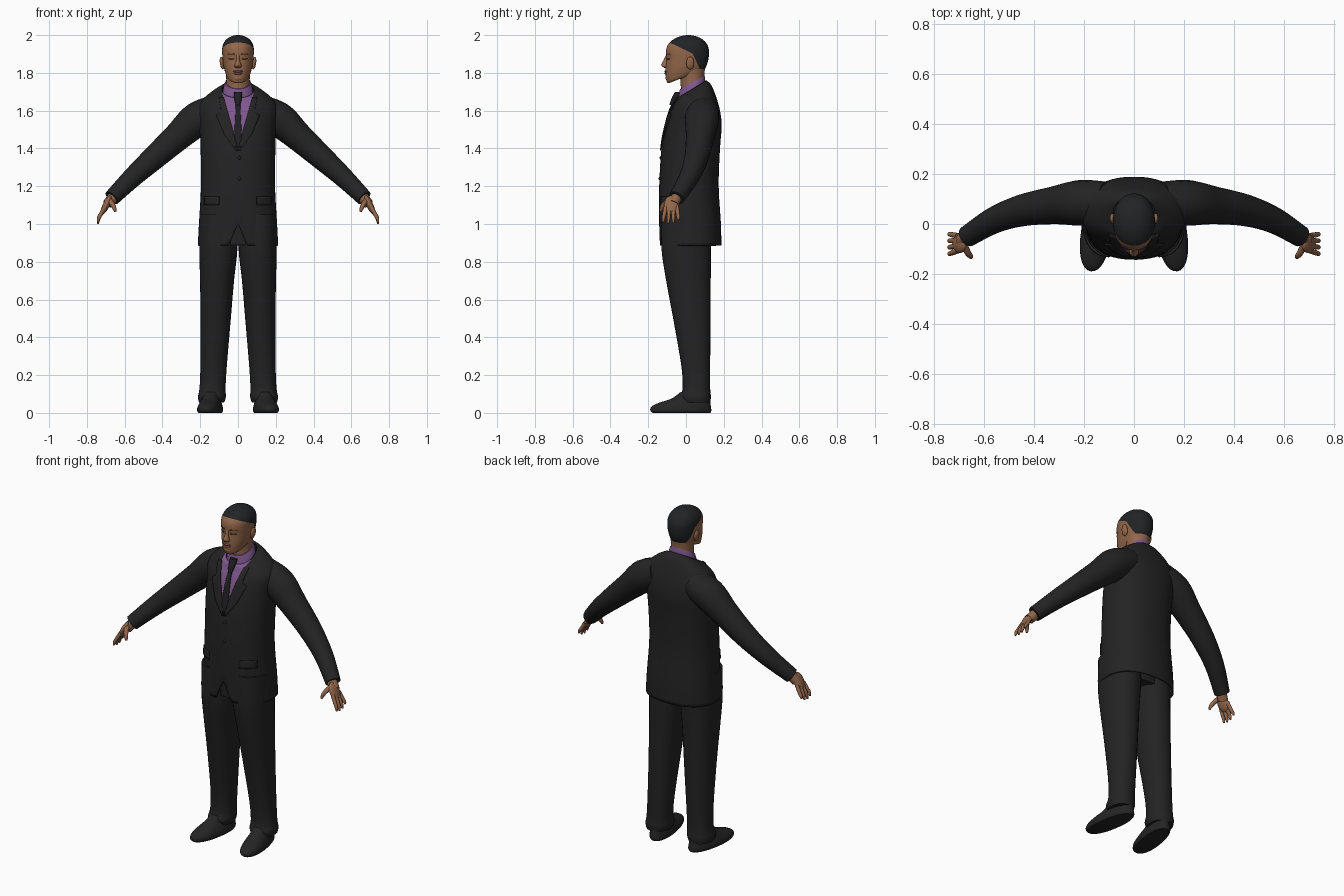
import bpy, bmesh, math
from mathutils import Vector, Matrix
from mathutils.bvhtree import BVHTree

if "Cube" in bpy.data.objects:
    bpy.data.objects.remove(bpy.data.objects["Cube"])


def material(name, r, g, b):
    m = bpy.data.materials.new(name)
    m.use_nodes = True
    m.diffuse_color = (r, g, b, 1)
    node = m.node_tree.nodes["Principled BSDF"]
    node.inputs["Base Color"].default_value = (r, g, b, 1)
    node.inputs["Roughness"].default_value = 0.8
    return m


suit = material("black suit cloth", 0.017, 0.017, 0.017)
leather = material("black leather", 0.018, 0.018, 0.018)
hair = material("dark hair", 0.016, 0.017, 0.019)
skin = material("brown skin", 0.29, 0.135, 0.07)
lip = material("lip brown", 0.22, 0.09, 0.055)
brow = material("brow brown", 0.1, 0.045, 0.025)
purple = material("purple shirt", 0.21, 0.095, 0.27)
tie_black = material("black tie", 0.014, 0.014, 0.016)
made = []


def finish(name, bm, *mats):
    bmesh.ops.recalc_face_normals(bm, faces=bm.faces[:])
    me = bpy.data.meshes.new(name)
    bm.to_mesh(me)
    ob = bpy.data.objects.new(name, me)
    bpy.context.collection.objects.link(ob)
    for m in mats:
        me.materials.append(m)
    made.append(ob)
    return ob


def smooth_rows(rows, steps):
    """Catmull-Rom interpolation of parameter rows."""
    out = []
    for i in range(len(rows) - 1):
        quad = [rows[max(i - 1, 0)], rows[i], rows[i + 1], rows[min(i + 2, len(rows) - 1)]]
        for k in range(steps):
            t = k / steps
            out.append([b + t / 2 * (c - a + t * (2 * a - 5 * b + 4 * c - d + t * (3 * (b - c) + d - a)))
                        for a, b, c, d in zip(*quad)])
    return out + [list(rows[-1])]


def loft(rows, x=0, power=2.0, steps=4, sides=32, caps=True):
    """Stack of oval rings: height, half width, front y, back y, rise to the back, x shift."""
    bm = bmesh.new()
    rings = []
    rows = [tuple(r) + (0,) * (6 - len(r)) for r in rows]
    for z, a, front, back, tilt, dx in smooth_rows(rows, steps):
        ring = []
        for k in range(sides):
            ang = 2 * math.pi * k / sides
            c, s = math.cos(ang), math.sin(ang)
            px = a * math.copysign(abs(c) ** (2 / power), c)
            py = (back - front) / 2 * math.copysign(abs(s) ** (2 / power), s)
            ring.append(bm.verts.new((x + dx + px, (front + back) / 2 + py, z + tilt * py)))
        rings.append(ring)
    for lo, hi in zip(rings, rings[1:]):
        for k in range(sides):
            j = (k + 1) % sides
            bm.faces.new((lo[k], lo[j], hi[j], hi[k]))
    if caps:
        bm.faces.new(rings[0])
        bm.faces.new(rings[-1])
    return bm


def cut(bm, point, normal, where=lambda c: True):
    faces = [f for f in bm.faces if where(f.calc_center_median())]
    geom = set(faces)
    for f in faces:
        geom.update(f.edges)
        geom.update(f.verts)
    bmesh.ops.bisect_plane(bm, geom=list(geom), plane_co=point, plane_no=normal, dist=1e-5)


def ball(name, mat, place, size, turn=0):
    bm = bmesh.new()
    bmesh.ops.create_uvsphere(bm, u_segments=20, v_segments=12, radius=1, matrix=Matrix.Translation(place)
                              @ Matrix.Rotation(turn, 4, 'Y') @ Matrix.Diagonal((*size, 1)))
    return finish(name, bm, mat)


def tube(name, mat, points, steps=5, sides=20):
    """Round limb through points of x, y, z, radius with closed ends."""
    bm = bmesh.new()
    path = smooth_rows(points, steps)
    rings = []
    for i, p in enumerate(path):
        d = Vector(path[min(i + 1, len(path) - 1)][:3]) - Vector(path[max(i - 1, 0)][:3])
        u = d.cross(Vector((0, 1, 0))).normalized()
        v = d.cross(u).normalized()
        rings.append([bm.verts.new(Vector(p[:3]) + p[3] * (u * math.cos(t) + v * math.sin(t)))
                      for t in (2 * math.pi * k / sides for k in range(sides))])
    for lo, hi in zip(rings, rings[1:]):
        for k in range(sides):
            j = (k + 1) % sides
            bm.faces.new((lo[k], lo[j], hi[j], hi[k]))
    bm.faces.new(rings[0])
    bm.faces.new(rings[-1])
    return finish(name, bm, mat)


def drape(name, mat, tree, rows, side=1, lift=0.004, steps=4, cols=5):
    """Thin plate laid on a front surface; rows are height, x from, x to."""
    bm = bmesh.new()
    grid = []
    for i in range((len(rows) - 1) * steps + 1):
        n = min(i // steps, len(rows) - 2)
        t = i / steps - n
        z, a, b = [p + (q - p) * t for p, q in zip(rows[n], rows[n + 1])]
        line = []
        for k in range(cols + 1):
            px = side * (a + (b - a) * k / cols)
            hit = tree.ray_cast(Vector((px, -1, z)), Vector((0, 1, 0)))[0]
            hit = hit or tree.find_nearest(Vector((px, -0.06, z)))[0]
            line.append(bm.verts.new((px, hit.y - lift, z)))
        grid.append(line)
    for lo, hi in zip(grid, grid[1:]):
        for k in range(cols):
            bm.faces.new((lo[k], lo[k + 1], hi[k + 1], hi[k]))
    ob = finish(name, bm, mat)
    mod = ob.modifiers.new("thickness", 'SOLIDIFY')
    mod.thickness, mod.offset = 0.006, 0
    return ob


# Jacket body, with the shirt opening and the front hem notch cut in
bm = loft([(0.885, 0.213, -0.14, 0.187), (1.0, 0.207, -0.142, 0.185), (1.2, 0.196, -0.142, 0.173),
           (1.4, 0.198, -0.13, 0.18), (1.52, 0.203, -0.108, 0.189), (1.6, 0.21, -0.085, 0.18),
           (1.655, 0.19, -0.066, 0.16, 0.15), (1.7, 0.13, -0.055, 0.135, 0.35),
           (1.715, 0.085, -0.042, 0.108, 0.6)], power=2.3, sides=48, caps=False)
for s in (1, -1):
    cut(bm, (0, 0, 1.4), (0.28 * s, 0, -0.08), lambda c: c.y < 0 and c.z > 1.3)
    cut(bm, (0, 0, 1.0), (0.11 * s, 0, 0.05), lambda c: c.y < 0 and c.z < 1.1)
for f in bm.faces:
    c = f.calc_center_median()
    f.material_index = int(c.y < 0 and abs(c.x) < (c.z - 1.4) * 0.285)
notch = [f for f in bm.faces if f.calc_center_median().y < 0
         and abs(f.calc_center_median().x) < (1.0 - f.calc_center_median().z) * 0.45]
bmesh.ops.delete(bm, geom=notch, context='FACES')
chest = BVHTree.FromBMesh(bm)
jacket = finish("jacket", bm, suit, purple)
lining = jacket.modifiers.new("cloth thickness", 'SOLIDIFY')
lining.thickness = 0.008

# Shirt collar and tie
finish("shirt_collar", loft([(1.685, 0.082, -0.045, 0.102, 0.6), (1.72, 0.077, -0.04, 0.102, 0.6),
                             (1.75, 0.067, -0.032, 0.098, 0.55)]), purple)
finish("tie_knot", loft([(1.63, 0.012, -0.088, -0.06), (1.665, 0.02, -0.077, -0.035),
                         (1.7, 0.022, -0.058, -0.02)], sides=16), tie_black)
drape("tie_blade", tie_black, chest, [(1.645, -0.011, 0.011), (1.47, -0.02, 0.02), (1.405, -0.012, 0.012)])

# Jacket trim
for s, label in ((1, "left"), (-1, "right")):
    drape(label + "_lapel", suit, chest, [(1.39, 0, 0.012), (1.48, 0.022, 0.075), (1.575, 0.049, 0.115),
                                          (1.59, 0.053, 0.088), (1.67, 0.075, 0.1)], s)
    drape(label + "_pocket_flap", suit, chest, [(1.1, 0.1, 0.178), (1.145, 0.1, 0.178)], s)
for z in (1.24, 1.35):
    ball("jacket_button", leather, (0.008, -0.139 + (z - 1.24) * 0.05, z), (0.009, 0.006, 0.009))

# Trousers and shoes
finish("trouser_seat", loft([(0.89, 0.17, -0.11, 0.12), (1.06, 0.18, -0.12, 0.14)]), suit)
for s, label in ((1, "left"), (-1, "right")):
    leg = [(0.055, 0.066, -0.022, 0.128, 0, 0.14), (0.085, 0.074, -0.032, 0.132, 0, 0.138),
           (0.13, 0.069, -0.018, 0.128, 0, 0.135), (0.25, 0.07, -0.025, 0.128, 0, 0.129),
           (0.5, 0.08, -0.068, 0.13, 0, 0.118), (0.7, 0.09, -0.105, 0.131, 0, 0.111),
           (0.87, 0.101, -0.13, 0.132, 0, 0.104), (1.05, 0.1, -0.13, 0.14, 0, 0.104)]
    finish(label + "_trouser_leg", loft([(*r[:5], s * r[5]) for r in leg], power=2.2), suit)
    bm = loft([(0, 0.056, -0.18, 0.13), (0.012, 0.063, -0.192, 0.135), (0.032, 0.061, -0.187, 0.133),
               (0.052, 0.054, -0.15, 0.13), (0.075, 0.047, -0.08, 0.128), (0.11, 0.04, -0.03, 0.12)], power=2.2)
    bm.transform(Matrix.Translation((s * 0.132, 0.07, 0)) @ Matrix.Rotation(s * 0.16, 4, 'Z')
                 @ Matrix.Translation((0, -0.07, 0)))
    finish(label + "_shoe", bm, leather)

# Sleeves and hands
for s, label in ((1, "left"), (-1, "right")):
    def limb(part, mat, pts, **kw):
        tube(label + "_" + part, mat, [(s * p[0], *p[1:]) for p in pts], **kw)
    limb("sleeve", suit, [(0.11, 0.09, 1.605, 0.08), (0.215, 0.085, 1.555, 0.091), (0.32, 0.075, 1.462, 0.076),
                          (0.445, 0.055, 1.35, 0.064), (0.56, 0.015, 1.245, 0.053), (0.668, -0.05, 1.138, 0.043)])
    limb("wrist", skin, [(0.65, -0.045, 1.155, 0.03), (0.69, -0.066, 1.105, 0.028)])
    ball(label + "_palm", skin, (s * 0.698, -0.078, 1.1), (0.018, 0.039, 0.055), -s * 0.44)
    for i, finger in enumerate(("index", "middle", "ring", "little")):
        y = -0.107 + 0.02 * i
        drop = (0.008, 0, 0.004, 0.02)[i]
        limb(finger + "_finger", skin, [(0.705, y, 1.09, 0.011), (0.727, y - 0.008 + 0.004 * i, 1.05, 0.0105),
                                        (0.738, y - 0.012 + 0.006 * i, 1.025 + drop / 2, 0.009),
                                        (0.742, y - 0.014 + 0.007 * i, 1.001 + drop, 0.005)], sides=10)
    limb("thumb", skin, [(0.68, -0.085, 1.125, 0.015), (0.665, -0.115, 1.105, 0.013),
                         (0.655, -0.128, 1.085, 0.011), (0.65, -0.134, 1.066, 0.006)], sides=10)

# Neck and head, with the hairline cut into the skull
finish("neck", loft([(1.67, 0.066, -0.03, 0.092, 0.3), (1.76, 0.062, -0.028, 0.096, 0.3),
                     (1.82, 0.066, -0.04, 0.1)]), skin)
bm = loft([(1.762, 0.022, -0.088, -0.01, 0.4), (1.772, 0.052, -0.1, 0.045, 0.3), (1.797, 0.066, -0.108, 0.085, 0.1),
           (1.83, 0.075, -0.108, 0.105), (1.87, 0.081, -0.104, 0.118), (1.91, 0.084, -0.106, 0.122),
           (1.94, 0.082, -0.1, 0.117), (1.967, 0.07, -0.08, 0.1), (1.986, 0.05, -0.05, 0.073),
           (1.997, 0.026, -0.018, 0.042), (2.0, 0.004, 0.008, 0.016)], power=2.15, sides=40)
for point, normal in (((0, -0.085, 1.96), (0, 0.43, 0.9)), ((0, 0.035, 1.903), (0, 0.9, 0.42)), ((0, 0, 1.8), (0, 0, 1))):
    cut(bm, point, normal)
for f in bm.faces:
    c = f.calc_center_median()
    crown = (c.y + 0.085) * 0.43 + (c.z - 1.96) * 0.9 > 0
    nape = (c.y - 0.035) * 0.9 + (c.z - 1.903) * 0.42 > 0 and c.z > 1.8
    f.material_index = int(crown or nape)
face = BVHTree.FromBMesh(bm)
finish("head", bm, skin, hair)

# Facial features
finish("nose", loft([(1.825, 0.01, -0.112, -0.09), (1.834, 0.02, -0.126, -0.09), (1.845, 0.017, -0.131, -0.09),
                     (1.865, 0.01, -0.12, -0.09), (1.895, 0.009, -0.106, -0.09)], sides=16), skin)
ball("upper_lip", lip, (0, -0.107, 1.808), (0.026, 0.008, 0.006))
ball("lower_lip", lip, (0, -0.106, 1.798), (0.023, 0.008, 0.007))
ball("chin", skin, (0, -0.092, 1.773), (0.027, 0.016, 0.018))
for s, label in ((1, "left"), (-1, "right")):
    drape(label + "_eye", brow, face, [(1.872, 0.024, 0.044), (1.877, 0.02, 0.05), (1.88, 0.025, 0.045)], s, 0)
    drape(label + "_eyebrow", brow, face, [(1.895, 0.016, 0.054), (1.902, 0.02, 0.05)], s, 0)
    ball(label + "_ear", skin, (s * 0.085, 0.022, 1.852), (0.011, 0.021, 0.034), s * 0.15)

# Smooth shading with crisp edges kept
bpy.ops.object.select_all(action='DESELECT')
for ob in made:
    ob.select_set(True)
bpy.context.view_layer.objects.active = made[0]
bpy.ops.object.shade_smooth_by_angle(angle=math.radians(40))
